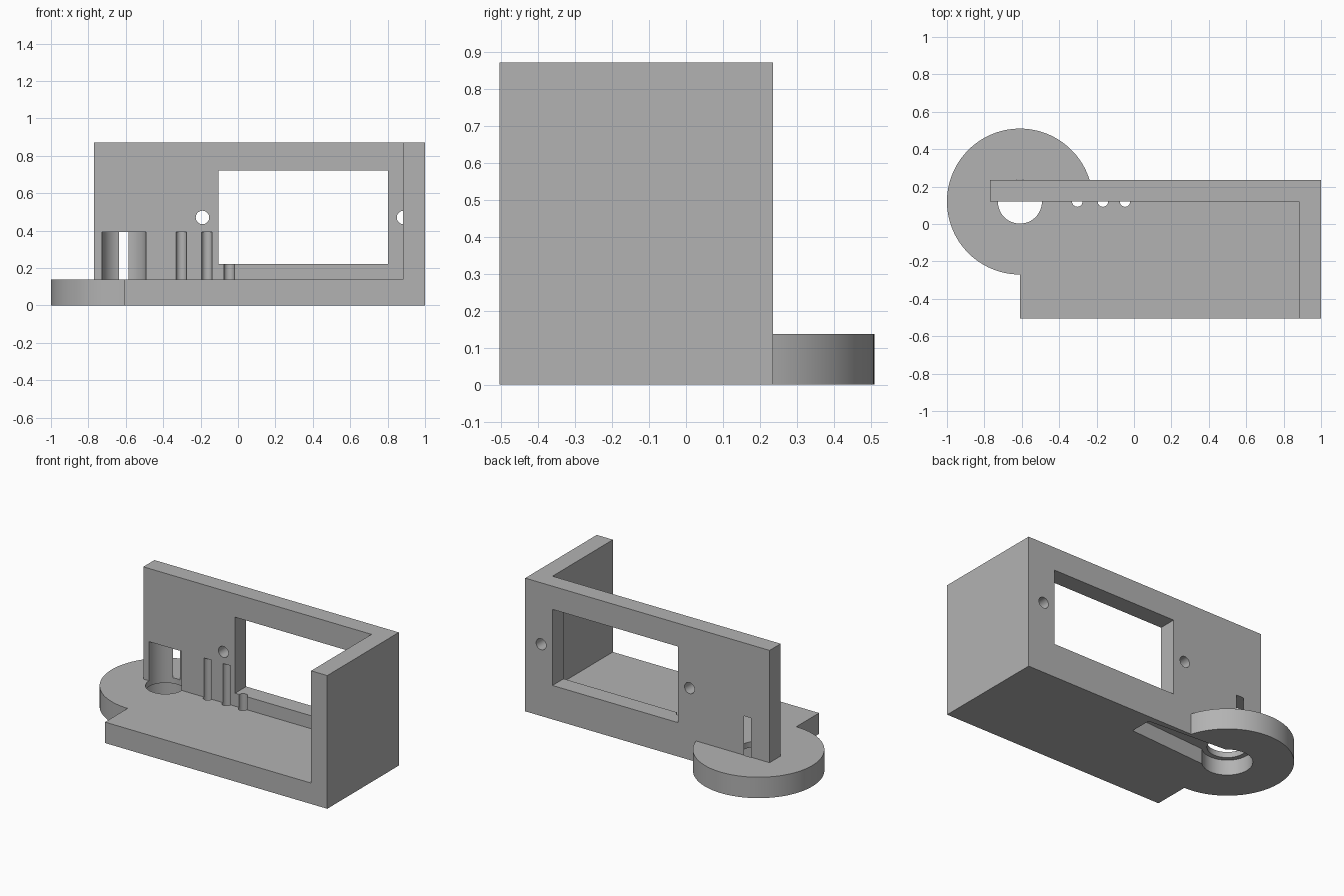
import bpy, bmesh, math

if "Cube" in bpy.data.objects:
    bpy.data.objects.remove(bpy.data.objects["Cube"])

grey = bpy.data.materials.new("light_grey")
grey.diffuse_color = (0.45, 0.45, 0.45, 1)
grey.use_nodes = True
grey.node_tree.nodes["Principled BSDF"].inputs["Base Color"].default_value = grey.diffuse_color


def prism(name, pts, lo, hi, axis="Z"):
    """Extrude a closed profile along Z (points are x, y) or Y (points are x, z)."""
    bm = bmesh.new()
    place = (lambda a, b, c: (a, b, c)) if axis == "Z" else (lambda a, b, c: (a, c, b))
    face = bm.faces.new([bm.verts.new(place(a, b, lo)) for a, b in pts])
    ext = bmesh.ops.extrude_face_region(bm, geom=[face])
    top = [v for v in ext["geom"] if isinstance(v, bmesh.types.BMVert)]
    bmesh.ops.translate(bm, verts=top, vec=place(0, 0, hi - lo))
    bmesh.ops.recalc_face_normals(bm, faces=bm.faces)
    me = bpy.data.meshes.new(name)
    bm.to_mesh(me)
    bm.free()
    me.materials.append(grey)
    ob = bpy.data.objects.new(name, me)
    bpy.context.collection.objects.link(ob)
    return ob


def arc(cx, cy, r, a0=0, a1=360, n=48):
    steps = n if a1 - a0 == 360 else n + 1
    return [(cx + r * math.cos(math.radians(a0 + (a1 - a0) * i / n)),
             cy + r * math.sin(math.radians(a0 + (a1 - a0) * i / n))) for i in range(steps)]


def rect(x0, x1, y0, y1):
    return [(x0, y0), (x1, y0), (x1, y1), (x0, y1)]


def combine(body, other, operation):
    """Apply a boolean to the body and delete the helper."""
    mod = body.modifiers.new("bool", "BOOLEAN")
    mod.operation, mod.object, mod.solver = operation, other, "EXACT"
    dg = bpy.context.evaluated_depsgraph_get()
    me = bpy.data.meshes.new_from_object(body.evaluated_get(dg))
    body.modifiers.clear()
    body.data = me
    bpy.data.objects.remove(other)


HX, HY, R = -0.61, 0.12, 0.39      # hub centre and disc radius
BACK, FRONT = 0.235, -0.505

# Floor plate with the round hub disc
start = math.degrees(math.asin((BACK - HY) / R))
plan = [(HX, FRONT), (1, FRONT), (1, BACK)] + arc(HX, HY, R, start, 270, 80)
body = prism("mounting_bracket", plan, 0, 0.137)

# L-shaped back and right walls
walls = prism("walls", [(-0.77, HY), (0.883, HY), (0.883, FRONT), (1, FRONT),
                        (1, BACK), (-0.77, BACK)], 0.137, 0.872)
combine(body, walls, "UNION")

# Window and the two screw holes beside it
cutters = [prism("window", rect(-0.105, 0.802, 0.222, 0.72), 0.0, 0.4, "Y")]
for x in (-0.19, 0.885):
    cutters.append(prism("screw_hole", arc(x, 0.47, 0.036, n=32), HY - 0.001, 0.4, "Y"))

# Hub bore and the small vertical holes
for x, r in ((HX, 0.118), (-0.303, 0.028), (-0.166, 0.028), (-0.048, 0.028)):
    cutters.append(prism("vertical_hole", arc(x, HY, r, n=48 if r > 0.1 else 24), -0.1, 0.393))

# Underside recess: round counterbore and tapered arm slot
cutters.append(prism("counterbore", arc(HX, HY, 0.149, n=64), -0.1, 0.1))
cutters.append(prism("arm_slot", [(HX, HY - 0.115), (0.05, HY - 0.072),
                                  (0.05, HY + 0.072), (HX, HY + 0.115)], -0.09, 0.1))
for c in cutters:
    combine(body, c, "DIFFERENCE")

bpy.context.view_layer.objects.active = body
body.select_set(True)
bpy.ops.object.shade_smooth_by_angle(angle=math.radians(30))
